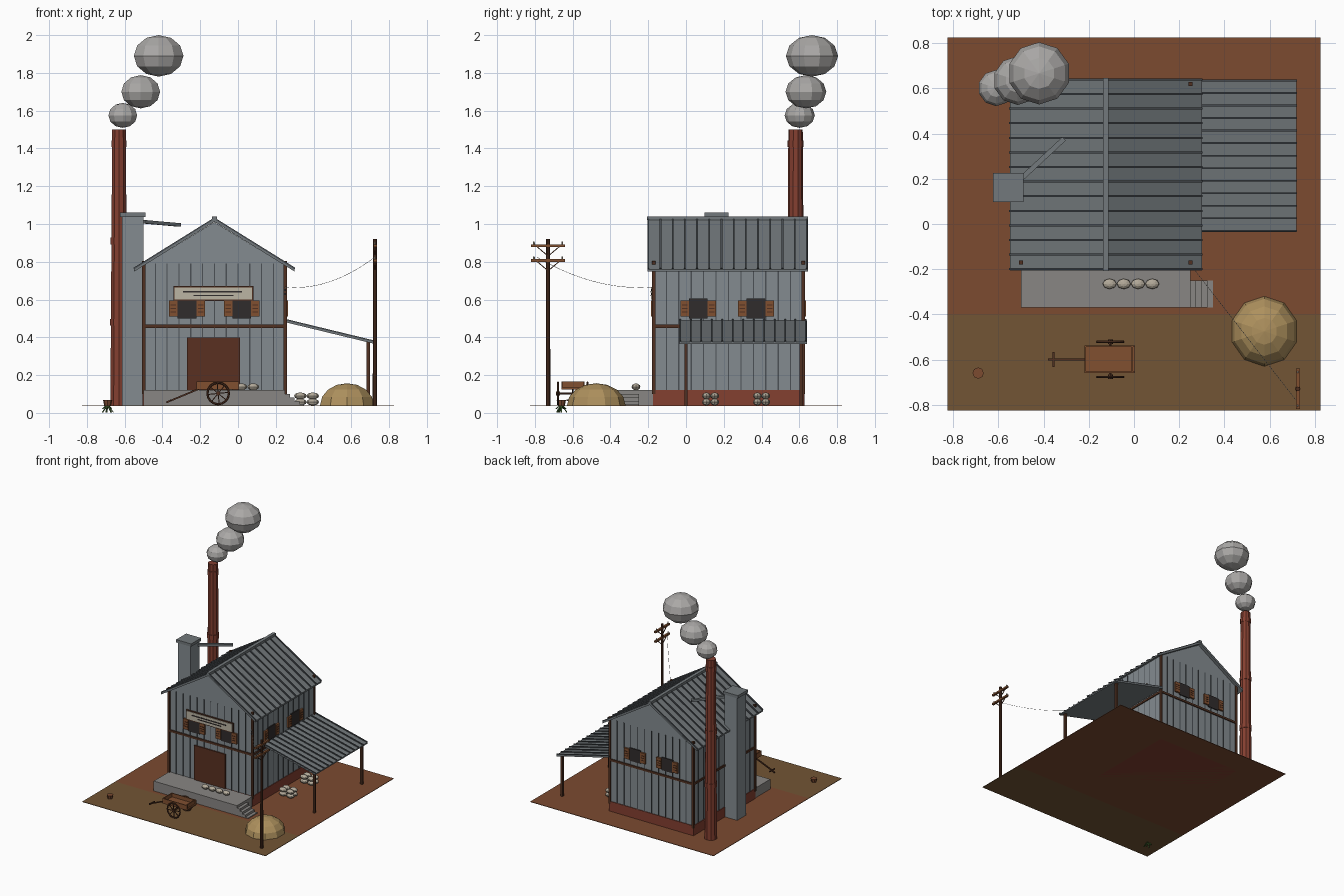
import bpy, bmesh, math
from mathutils import Vector, Matrix

if "Cube" in bpy.data.objects:
    bpy.data.objects.remove(bpy.data.objects["Cube"])

COLS = dict(wall=(.23, .26, .28), roof=(.17, .19, .2), rib=(.07, .08, .09), wood=(.08, .03, .015),
            shutter=(.22, .08, .03), door=(.1, .03, .015), dark=(.03, .025, .025), brick=(.23, .05, .03),
            red=(.2, .07, .03), dirt=(.17, .09, .035), stone=(.25, .24, .23), smoke=(.4, .39, .38),
            hay=(.42, .28, .11), sack=(.45, .4, .32), sign=(.5, .46, .37), leaf=(.06, .14, .03))
MATS = {}


def finish(name, bm, col, mat=None):
    me = bpy.data.meshes.new(name)
    bmesh.ops.recalc_face_normals(bm, faces=bm.faces)
    bm.to_mesh(me)
    bm.free()
    if mat:
        me.transform(mat)
    if col not in MATS:
        MATS[col] = bpy.data.materials.new(col)
        MATS[col].diffuse_color = (*COLS[col], 1)
    me.materials.append(MATS[col])
    ob = bpy.data.objects.new(name, me)
    bpy.context.collection.objects.link(ob)
    return ob


def box(name, x0, x1, y0, y1, z0, z1, col, mat=None):
    bm = bmesh.new()
    m = Matrix.Translation(((x0 + x1) / 2, (y0 + y1) / 2, (z0 + z1) / 2)) @ \
        Matrix.Diagonal((x1 - x0, y1 - y0, z1 - z0, 1))
    bmesh.ops.create_cube(bm, size=1, matrix=m)
    return finish(name, bm, col, mat)


def beam(name, p, q, w, h, col):
    p, q = Vector(p), Vector(q)
    d = q - p
    m = Matrix.Translation(p) @ d.to_track_quat('X', 'Z').to_matrix().to_4x4()
    return box(name, 0, d.length, -w / 2, w / 2, -h / 2, h / 2, col, m)


def prism(name, pts, y0, y1, col):
    bm = bmesh.new()
    f = bm.faces.new([bm.verts.new((x, y0, z)) for x, z in pts])
    r = bmesh.ops.extrude_face_region(bm, geom=[f])
    bmesh.ops.translate(bm, vec=(0, y1 - y0, 0), verts=[v for v in r['geom'] if isinstance(v, bmesh.types.BMVert)])
    return finish(name, bm, col)


def cyl(name, loc, r0, r1, h, n, col, rot=None):
    bm = bmesh.new()
    bmesh.ops.create_cone(bm, cap_ends=True, segments=n, radius1=r0, radius2=r1, depth=h)
    return finish(name, bm, col, Matrix.Translation(loc) @ (rot or Matrix()))


def ball(name, loc, size, n, rings, col, half=False):
    bm = bmesh.new()
    bmesh.ops.create_uvsphere(bm, u_segments=n, v_segments=rings, radius=1)
    if half:
        bmesh.ops.bisect_plane(bm, geom=bm.verts[:] + bm.edges[:] + bm.faces[:], dist=1e-4,
                               plane_co=(0, 0, 0), plane_no=(0, 0, -1), clear_outer=True)
    return finish(name, bm, col, Matrix.Translation(loc) @ Matrix.Diagonal((*size, 1)))


# ground yard and road
box('yard', -.825, .825, -.40, .825, .036, .04, 'red')
box('road', -.825, .825, -.825, -.40, .036, .04, 'dirt')

# main building
X0, X1, Y0, Y1, XC = -.50, .25, -.17, .62, -.125
box('foundation', X0 - .005, X1 + .005, Y0 - .005, Y1 + .005, .036, .12, 'brick')
prism('walls', [(X0, .12), (X1, .12), (X1, .78), (XC, 1.01), (X0, .78)], Y0, Y1, 'wall')
for x in (X0, X1):
    for y in (Y0, Y1):
        box('corner_post', x - .009, x + .009, y - .009, y + .009, .1, .805, 'wood')
for i in range(1, 12):
    x, y = X0 + i * .0625, Y0 + i * .79 / 12
    box('side_batten', X0 - .004, X1 + .004, y - .003, y + .003, .12, .77, 'rib')
    box('gable_batten', x - .003, x + .003, Y0 - .004, Y1 + .004, .12, .79, 'rib')
for y in (Y0, Y1):
    box('belt_beam_end', X0, X1, y - .008, y + .008, .45, .467, 'wood')
for x in (X0, X1):
    box('belt_beam_side', x - .008, x + .008, Y0, Y1, .45, .467, 'wood')

# gable roof with standing ribs
for s in (-1, 1):
    xe = XC + s * .425
    prism('roof_slope', [(XC, 1.012), (xe, .748), (xe, .76), (XC, 1.026)], -.205, .645, 'roof')
    for i in range(14):
        y = -.2 + i * .84 / 13
        beam('roof_rib', (XC, y, 1.026), (xe, y, .762), .009, .014, 'rib')
box('ridge_cap', XC - .013, XC + .013, -.207, .647, 1.02, 1.04, 'roof')

# lean-to roof and posts
prism('lean_to_roof', [(.25, .48), (.25, .49), (.72, .376), (.72, .366)], -.035, .64, 'roof')
for i in range(13):
    y = -.03 + i * .665 / 12
    beam('lean_to_rib', (.25, y, .491), (.72, y, .377), .008, .013, 'rib')
for y in (0, .61):
    box('lean_to_post', .68, .698, y - .009, y + .009, .04, .38, 'wood')

# windows: two on front, right side and back
def window(mat):
    box('window_pane', -.05, .05, -.008, .004, .5, .605, 'dark', mat)
    for s in (-1, 1):
        a, b = sorted((s * .05, s * .095))
        box('shutter', a, b, -.014, .002, .51, .595, 'shutter', mat)
        for z in (.535, .553, .571):
            box('shutter_gap', a + .008, b - .008, -.016, -.01, z - .003, z + .003, 'wood', mat)

for ang, spots in ((0, [(-.27, Y0), (.02, Y0)]), (90, [(X1, .065), (X1, .37)]), (180, [(-.27, Y1), (.02, Y1)])):
    for x, y in spots:
        window(Matrix.Translation((x, y, 0)) @ Matrix.Rotation(math.radians(ang), 4, 'Z'))

# door and blank signboard
box('door', -.27, .01, Y0 - .01, Y0, .12, .40, 'door')
box('signboard', -.335, .075, Y0 - .014, Y0, .6, .665, 'sign')
box('signboard_frame', -.342, .082, Y0 - .01, Y0, .593, .672, 'wood')
box('sign_stripe', -.29, .02, Y0 - .017, Y0 - .012, .637, .645, 'dark')
box('sign_stripe', -.235, -.025, Y0 - .017, Y0 - .012, .618, .625, 'dark')

# loading platform and steps
box('platform', X0, X1, -.37, Y0, .04, .12, 'stone')
for i in range(4):
    box('step', .25, .275 + i * .025, -.37, -.25, .04, .1 - i * .018, 'stone')

# elevator shaft, cap and chute
box('shaft', -.615, -.5, .105, .22, .04, 1.04, 'wall')
box('shaft_cap', -.625, -.49, .097, .225, 1.037, 1.06, 'roof')
beam('chute', (-.5, .2, 1.012), (-.31, .377, .995), .022, .018, 'roof')

# chimney and smoke
cyl('chimney', (-.63, .58, .77), .048, .038, 1.46, 10, 'brick')
for z in (.48, .91, 1.425):
    r = .052 - .01 * (z - .04) / 1.46
    cyl('chimney_band', (-.63, .58, z), r, r, .035, 10, 'brick')
for x, y, z, r, h in ((-.61, .602, 1.575, .08, .066), (-.515, .635, 1.7, .108, .088), (-.42, .667, 1.89, .138, .11)):
    ball('smoke_puff', (x, y, z), (r, r, h), 10, 6, 'smoke')

# utility pole with cross arms, braces, insulators and wire
cyl('pole', (.725, -.73, .48), .012, .01, .88, 8, 'wood')
for z in (.885, .807):
    box('cross_arm', .718, .735, -.82, -.64, z - .007, z + .007, 'shutter')
    for s in (-1, 1):
        beam('arm_brace', (.725, -.73, z - .055), (.725, -.73 + s * .065, z), .005, .005, 'wood')
        cyl('insulator', (.725, -.73 + s * .075, z + .014), .005, .004, .016, 6, 'sign')
wire = bpy.data.curves.new('wire', 'CURVE')
wire.dimensions = '3D'
wire.bevel_depth = .001
wire.bevel_resolution = 0
sp = wire.splines.new('POLY')
sp.points.add(10)
for i, p in enumerate(sp.points):
    t = i / 10
    p.co = (.725 - .475 * t, -.79 + .61 * t, .825 - .16 * t - .2 * t * (1 - t), 1)
bpy.context.collection.objects.link(bpy.data.objects.new('wire', wire))
for z in (.63, .65):
    cyl('wall_insulator', (X1, Y0 - .008, z), .006, .006, .012, 6, 'dark')

# hand cart
box('cart_bed', -.22, .005, -.66, -.538, .125, .135, 'shutter')
for y in (-.66, -.545):
    box('cart_side', -.22, .005, y, y + .007, .13, .165, 'shutter')
for x in (-.22, -.012):
    box('cart_end', x, x + .007, -.66, -.538, .13, .165, 'shutter')
beam('cart_handle', (-.2, -.599, .13), (-.38, -.599, .055), .009, .009, 'wood')
box('cart_grip', -.36, -.352, -.632, -.566, .063, .071, 'wood')
R90 = Matrix.Rotation(math.pi / 2, 4, 'X')
cyl('axle', (-.105, -.6, .103), .006, .006, .17, 6, 'wood', R90)
for y in (-.522, -.677):
    bpy.ops.mesh.primitive_torus_add(major_segments=16, minor_segments=6, major_radius=.057, minor_radius=.006,
                                     location=(-.105, y, .103), rotation=(math.pi / 2, 0, 0))
    rim = bpy.context.object
    rim.name = 'wheel_rim'
    rim.data.materials.append(MATS['wood'])
    cyl('wheel_hub', (-.105, y, .103), .011, .011, .02, 8, 'wood', R90)
    for k in range(4):
        d = Vector((math.cos(k * math.pi / 4 + .1), 0, math.sin(k * math.pi / 4 + .1))) * .055
        c = Vector((-.105, y, .103))
        beam('wheel_spoke', c - d, c + d, .005, .005, 'wood')

# hay heap
ball('hay_heap', (.577, -.475, .04), (.15, .155, .117), 10, 8, 'hay', True)

# sacks on the platform and stacked under the lean-to
for i in range(4):
    ball('sack', (-.108 + i * .063, -.265, .138), (.031, .023, .018), 8, 6, 'sack')
for y in (.13, .4):
    for dx in (0, .066):
        for dy in (-.022, .022):
            for z in (.057, .09):
                ball('sack', (.33 + dx, y + dy, z), (.033, .023, .018), 8, 6, 'sack')

# potted plant
cyl('pot', (-.69, -.66, .054), .018, .025, .03, 8, 'red')
for k in range(7):
    a = k * math.tau / 7
    beam('leaf', (-.69, -.66, .045), (-.69 + .03 * math.cos(a), -.66 + .03 * math.sin(a), .003 + .018 * (k % 2)),
         .009, .004, 'leaf')

for m in bpy.data.materials:
    if m.users and not m.is_grease_pencil:
        m.use_nodes = True
        m.node_tree.nodes["Principled BSDF"].inputs["Base Color"].default_value = m.diffuse_color
